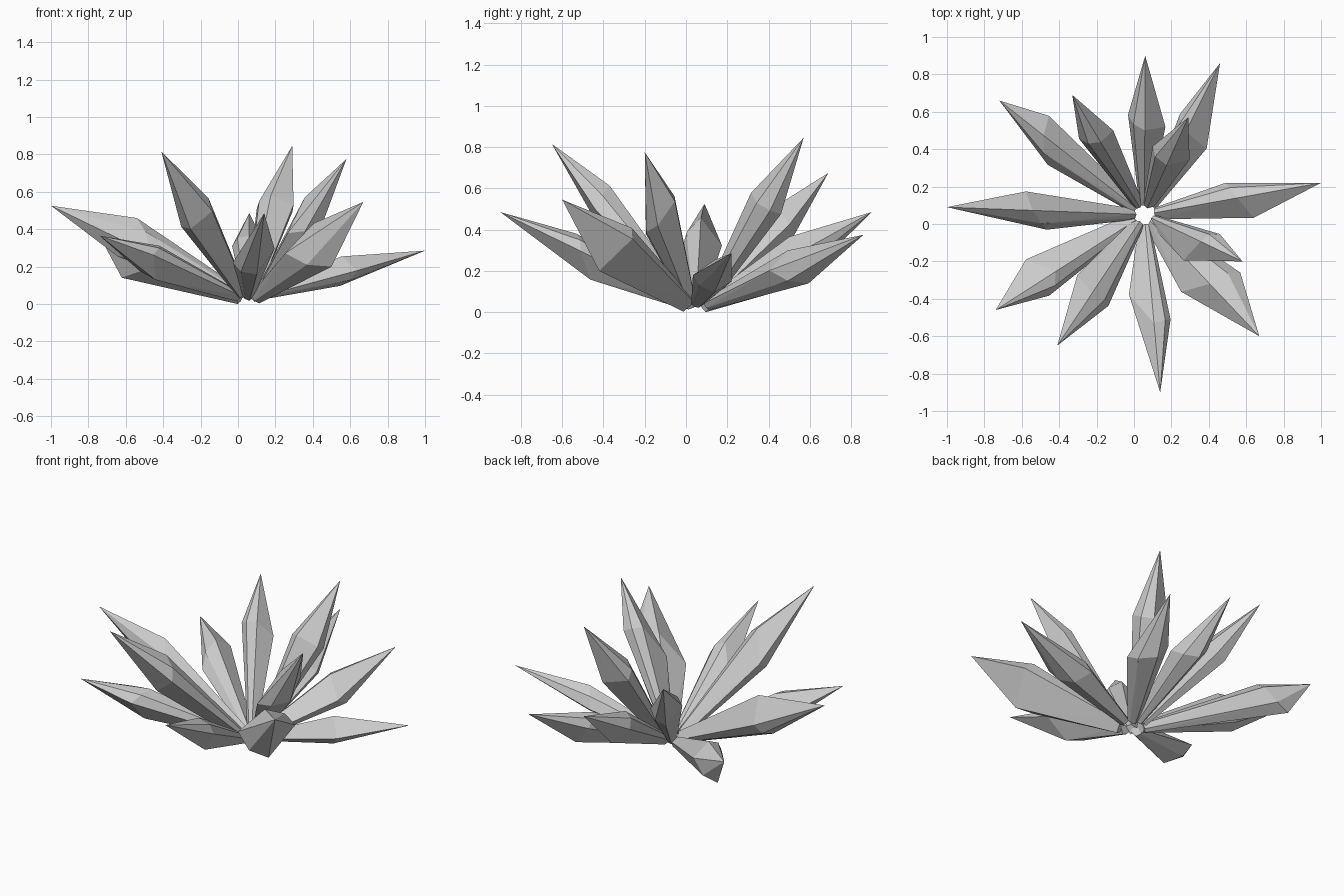
import bpy
import bmesh
from mathutils import Vector

old_cube = bpy.data.objects.get("Cube")
if old_cube:
    bpy.data.objects.remove(old_cube, do_unlink=True)

# Single stone grey for the whole cluster
stone = bpy.data.materials.new("stone_grey")
stone.use_nodes = True
grey = (0.6, 0.6, 0.6, 1.0)
stone.diffuse_color = grey
stone.node_tree.nodes["Principled BSDF"].inputs["Base Color"].default_value = grey

CENTRE = Vector((0.055, 0.05, 0.05))
BASE_RADIUS = 0.06    # distance of every shard root from the centre
ROOT_SCALE = 0.3      # root size relative to the shoulder ring

# name: (tip, right, left, top, bottom); each shoulder is (fraction along, offset)
SHARDS = {
    "back": ((.06, .9, .49), (.52, .11), (.6, .09), (.55, .09), (.6, .1)),
    "back_left": ((.46, .86, .38), (.48, .14), (.6, .07), (.55, .08), (.6, .11)),
    "back_left_steep": ((.29, .57, .85), (.6, .1), (.57, .11), (.6, .09), (.6, .1)),
    "left_steep": ((.58, -.2, .78), (.45, .13), (.67, .08), (.65, .08), (.58, .09)),
    "front_left": ((.67, -.6, .55), (.45, .14), (.62, .16), (.6, .1), (.6, .17)),
    "front": ((.14, -.9, .49), (.4, .12), (.57, .09), (.62, .07), (.46, .1)),
    "front_right_steep": ((-.41, -.65, .82), (.52, .12), (.58, .11), (.65, .09), (.55, .1)),
    "front_right": ((-.74, -.46, .37), (.68, .14), (.68, .09), (.6, .08), (.56, .1)),
    "right": ((-1, .09, .53), (.58, .1), (.46, .1), (.6, .14), (.6, .09)),
    "back_right": ((-.72, .66, .33), (.72, .1), (.55, .11), (.7, .08), (.82, .14)),
    "back_right_steep": ((-.33, .69, .68), (.6, .09), (.68, .09), (.65, .08), (.6, .1)),
    "left": ((1, .22, .29), (.57, .12), (.44, .09), (.52, .09), (.47, .06)),
}


def make_shard(name, tip, right, left, top, bottom):
    """Pointed six-sided spindle with an uneven shoulder ring."""
    tip = Vector(tip)
    outward = Vector((tip.x - CENTRE.x, tip.y - CENTRE.y, 0)).normalized()
    root = CENTRE + outward * BASE_RADIUS
    # Flatter shards sit lower at the root
    root.z += 0.03 * (tip.z - 0.5)
    axis = tip - root
    side = axis.cross(Vector((0, 0, 1))).normalized()
    up = side.cross(axis).normalized()

    # Shoulder corners as (fraction along, offset from the axis)
    r, t, l, b = [(f, d * w) for (f, w), d in
                  zip((right, top, left, bottom), (side, up, -side, -up))]

    def between(a, b):
        return ((a[0] + b[0]) / 2, (a[1] + b[1]) * 0.68)

    ring = [r, t, between(t, l), l, b, between(b, r)]

    bm = bmesh.new()
    roots = [bm.verts.new(root + o * ROOT_SCALE) for f, o in ring]
    shoulders = [bm.verts.new(root + axis * f + o) for f, o in ring]
    point = bm.verts.new(tip)
    count = len(ring)
    for i in range(count):
        j = (i + 1) % count
        bm.faces.new((roots[i], roots[j], shoulders[j], shoulders[i]))
        bm.faces.new((shoulders[i], shoulders[j], point))
    bm.faces.new(roots[::-1])
    # Flat facets need planar faces
    bmesh.ops.triangulate(bm, faces=[f for f in bm.faces if len(f.verts) == 4])
    bmesh.ops.recalc_face_normals(bm, faces=bm.faces)

    mesh = bpy.data.meshes.new(name)
    bm.to_mesh(mesh)
    bm.free()
    mesh.materials.append(stone)
    obj = bpy.data.objects.new(name, mesh)
    bpy.context.collection.objects.link(obj)
    return obj


shards = [make_shard(name + "_shard", *shape) for name, shape in SHARDS.items()]

# Rest the cluster on the ground
lowest = min(v.co.z for s in shards for v in s.data.vertices)
for shard in shards:
    shard.location.z -= lowest
